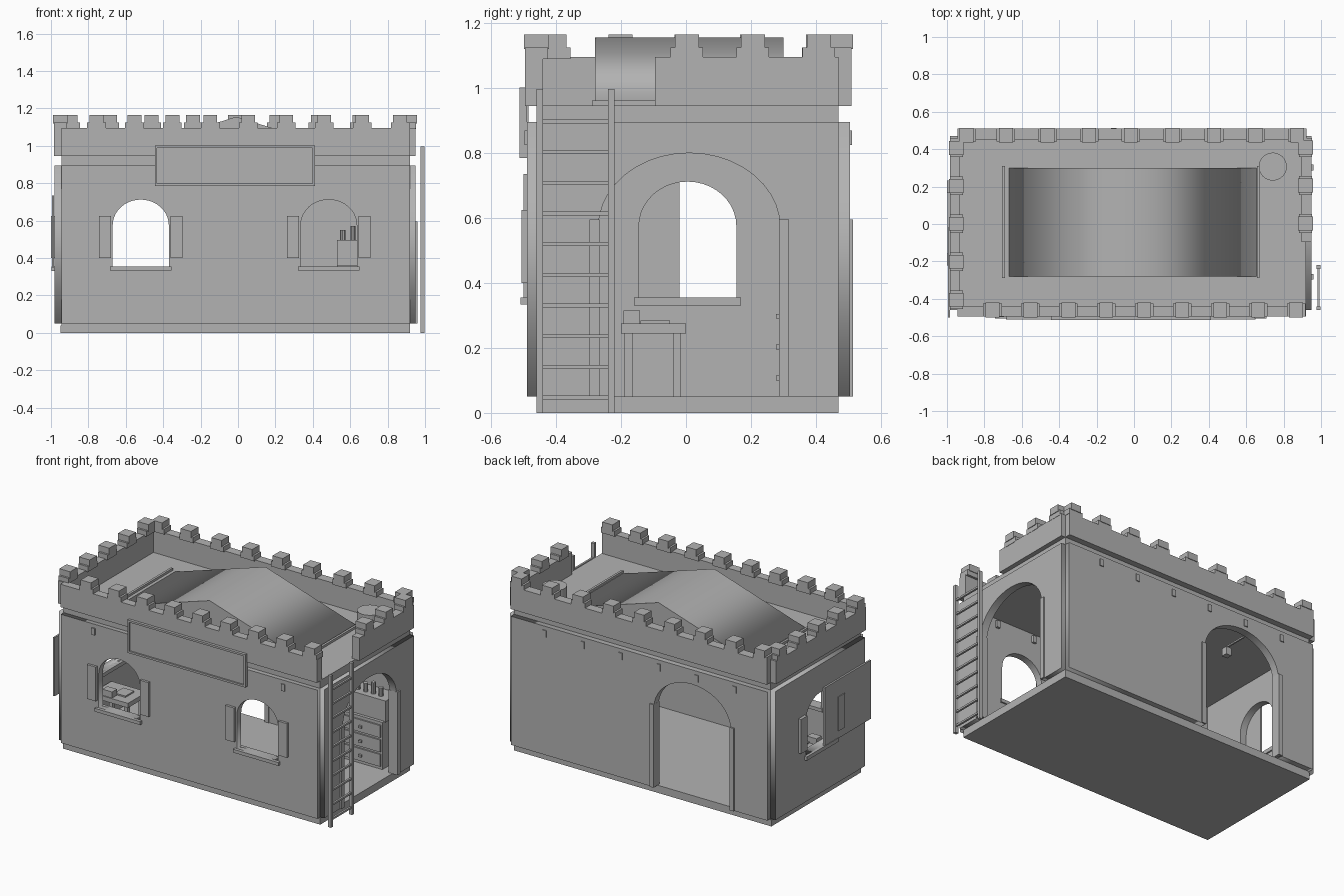
import bpy, bmesh, math
from mathutils import Matrix, Vector

if "Cube" in bpy.data.objects:
    bpy.data.objects.remove(bpy.data.objects["Cube"])

grey = bpy.data.materials.new("plain_grey")
grey.diffuse_color = (0.45, 0.45, 0.45, 1)
grey.use_nodes = True
grey.node_tree.nodes["Principled BSDF"].inputs["Base Color"].default_value = grey.diffuse_color

def finish(name, mesh):
    mesh.materials.clear()
    mesh.materials.append(grey)
    ob = bpy.data.objects.new(name, mesh)
    bpy.context.collection.objects.link(ob)
    return ob

def box(name, x0, x1, y0, y1, z0, z1):
    bm = bmesh.new()
    bmesh.ops.create_cube(bm, size=1)
    for v in bm.verts:
        v.co = ((x0 + x1) / 2 + v.co.x * (x1 - x0), (y0 + y1) / 2 + v.co.y * (y1 - y0),
                (z0 + z1) / 2 + v.co.z * (z1 - z0))
    me = bpy.data.meshes.new(name)
    bm.to_mesh(me)
    bm.free()
    return finish(name, me)

def cylinder(name, x, y, z0, z1, r, n=24):
    bm = bmesh.new()
    bmesh.ops.create_cone(bm, cap_ends=True, segments=n, radius1=r, radius2=r, depth=z1 - z0,
                          matrix=Matrix.Translation((x, y, (z0 + z1) / 2)))
    me = bpy.data.meshes.new(name)
    bm.to_mesh(me)
    bm.free()
    return finish(name, me)

def panel(name, loops, axis, a, b):
    """Extruded outline with holes; axis is the direction of its thickness."""
    cu = bpy.data.curves.new(name, 'CURVE')
    cu.dimensions = '2D'
    cu.fill_mode = 'BOTH'
    cu.extrude = (b - a) / 2
    for pts in loops:
        sp = cu.splines.new('POLY')
        sp.points.add(len(pts) - 1)
        for p, (u, v) in zip(sp.points, pts):
            p.co = (u, v, 0, 1)
        sp.use_cyclic_u = True
    tmp = bpy.data.objects.new(name + "_curve", cu)
    bpy.context.collection.objects.link(tmp)
    dg = bpy.context.evaluated_depsgraph_get()
    me = bpy.data.meshes.new_from_object(tmp.evaluated_get(dg))
    bpy.data.objects.remove(tmp)
    m = (a + b) / 2
    for v in me.vertices:
        u, w, t = v.co
        v.co = (u, m - t, w) if axis == 'y' else (m + t, u, w)
    bm = bmesh.new()
    bm.from_mesh(me)
    bmesh.ops.remove_doubles(bm, verts=bm.verts, dist=1e-5)
    bmesh.ops.recalc_face_normals(bm, faces=bm.faces)
    bm.to_mesh(me)
    bm.free()
    return finish(name, me)

def arch(c, hw, z0, spring, top, n=20):
    pts = [(c - hw, z0)]
    for i in range(n + 1):
        t = math.pi * (1 - i / n)
        pts.append((c + hw * math.cos(t), spring + (top - spring) * math.sin(t)))
    return pts + [(c + hw, z0)]

def window(c):
    return arch(c, 0.15, 0.355, 0.575, 0.712)

def wall_outline(u0, u1, door=None):
    notch = arch(door, 0.28, 0.05, 0.57, 0.80) if door is not None else []
    return [(u0, 0.05)] + notch + [(u1, 0.05), (u1, 0.895), (u0, 0.895)]

# Base, floor and roof deck
X0, X1, Y0, Y1 = -0.945, 0.92, -0.46, 0.47
box("base_slab", X0 - 0.005, X1, Y0, Y1, 0, 0.04)
box("floor", X0, X1, Y0, Y1, 0.035, 0.05)
box("roof_deck", X0, X1, Y0, Y1, 0.885, 0.947)

# Four wall panels with openings
panel("front_wall", [wall_outline(X0, X1), window(-0.52), window(0.485)], 'y', -0.49, -0.445)
panel("back_wall", [wall_outline(X0, X1, -0.40)], 'y', 0.455, 0.505)
panel("left_wall", [wall_outline(Y0, Y1), window(0.005)], 'x', -0.98, -0.935)
panel("right_wall", [wall_outline(Y0, Y1, 0.01)], 'x', 0.90, 0.95)

# Door posts
for s in (-1, 1):
    c = 0.01 + s * 0.292
    box("right_door_post", 0.895, 0.96, c - 0.015, c + 0.015, 0.05, 0.595)
    c = -0.40 + s * 0.292
    box("back_door_post", c - 0.015, c + 0.015, 0.45, 0.514, 0.05, 0.595)

# Window sills and shutters
for c in (-0.52, 0.485):
    box("front_sill", c - 0.165, c + 0.165, -0.51, -0.435, 0.333, 0.355)
    for s in (-1, 1):
        m = c + s * 0.192
        box("front_shutter", m - 0.032, m + 0.032, -0.506, -0.488, 0.40, 0.625)
box("left_sill", -0.998, -0.925, -0.16, 0.17, 0.33, 0.355)
for m in (-0.19, 0.20):
    box("left_shutter", -1.0, -0.978, m - 0.033, m + 0.033, 0.40, 0.625)
box("left_board", -0.995, -0.983, -0.50, -0.02, 0.35, 0.735)

# Front sign board with raised frame
box("sign_board", -0.44, 0.405, -0.503, -0.485, 0.79, 0.995)
for z in (0.785, 0.988):
    box("sign_frame_rail", -0.445, 0.412, -0.513, -0.49, z, z + 0.013)
for x in (-0.445, 0.399):
    box("sign_frame_side", x, x + 0.013, -0.513, -0.49, 0.785, 1.0)

# Beam ends poking through front and back walls
for i in range(6):
    x = -0.707 + i * 0.276
    box("front_beam_end", x - 0.013, x + 0.013, -0.497, -0.43, 0.825, 0.87)
    box("back_beam_end", x - 0.013, x + 0.013, 0.44, 0.511, 0.825, 0.87)

# Parapet bands and merlons
box("front_parapet", X0, X1, -0.495, -0.44, 0.945, 1.095)
box("back_parapet", X0, X1, 0.45, 0.51, 0.945, 1.095)
box("left_parapet", -0.985, -0.93, Y0, Y1, 0.945, 1.095)
box("right_parapet", 0.895, 0.95, -0.095, Y1, 0.945, 1.095)

def merlon(axis, c, a, b):
    for w, e, z0, z1 in ((0.05, 0, 1.09, 1.125), (0.037, 0.004, 1.12, 1.165)):
        if axis == 'x':
            box("merlon", c - w, c + w, a - e, b + e, z0, z1)
        else:
            box("merlon", a - e, b + e, c - w, c + w, z0, z1)

for i in range(9):
    merlon('x', 0.055 + 0.203 * (i - 4), -0.495, -0.425)
for i in range(8):
    merlon('x', -0.685 + 0.2225 * i, 0.44, 0.51)
merlon('x', -0.895, 0.44, 0.51)
for i in range(5):
    merlon('y', -0.405 + 0.203 * i, -0.985, -0.915)
for i in range(3):
    merlon('y', 0.003 + 0.203 * i, 0.882, 0.952)

# Low gabled skylight, its eave boards and the round vent
panel("gable_roof", [[(-0.675, 0.945), (0.66, 0.945), (-0.01, 1.155)]], 'y', -0.28, 0.30)
for x in (-0.705, 0.657):
    box("eave_board", x, x + 0.015, -0.29, 0.31, 0.945, 0.962)
cylinder("roof_vent", 0.742, 0.307, 0.945, 1.07, 0.075)

# Ladder
for y in (-0.46, -0.24):
    box("ladder_rail", 0.975, 0.998, y, y + 0.02, 0, 0.997)
for i in range(10):
    z = 0.047 + i * 0.0945
    box("ladder_rung", 0.98, 0.993, -0.445, -0.235, z - 0.006, z + 0.006)

# Table by the left window
box("table_top", -0.92, -0.66, -0.20, 0.0, 0.245, 0.275)
for x in (-0.91, -0.695):
    for y in (-0.19, -0.04):
        box("table_leg", x, x + 0.025, y, y + 0.025, 0.05, 0.25)
box("small_box", -0.85, -0.78, -0.193, -0.142, 0.275, 0.315)
box("paper", -0.80, -0.72, -0.14, -0.05, 0.274, 0.284)

# Cabinet with drawers and bottles
box("cabinet", 0.53, 0.84, 0.30, 0.455, 0.045, 0.36)
box("cabinet_top", 0.53, 0.85, 0.32, 0.455, 0.355, 0.495)
for i in range(3):
    z = 0.07 + i * 0.095
    box("drawer", 0.55, 0.83, 0.29, 0.305, z, z + 0.08)
    box("drawer_knob", 0.68, 0.70, 0.277, 0.292, z + 0.03, z + 0.045)
for i in range(5):
    cylinder("bottle", 0.56 + i * 0.055, 0.37, 0.49, 0.55 + 0.02 * (i % 2), 0.015, 10)

# Hanging lantern near the back door
box("lantern_arm", -0.46, -0.45, 0.30, 0.46, 0.78, 0.79)
box("lantern_cord", -0.458, -0.452, 0.30, 0.306, 0.74, 0.785)
box("lantern", -0.475, -0.435, 0.283, 0.323, 0.725, 0.775)
